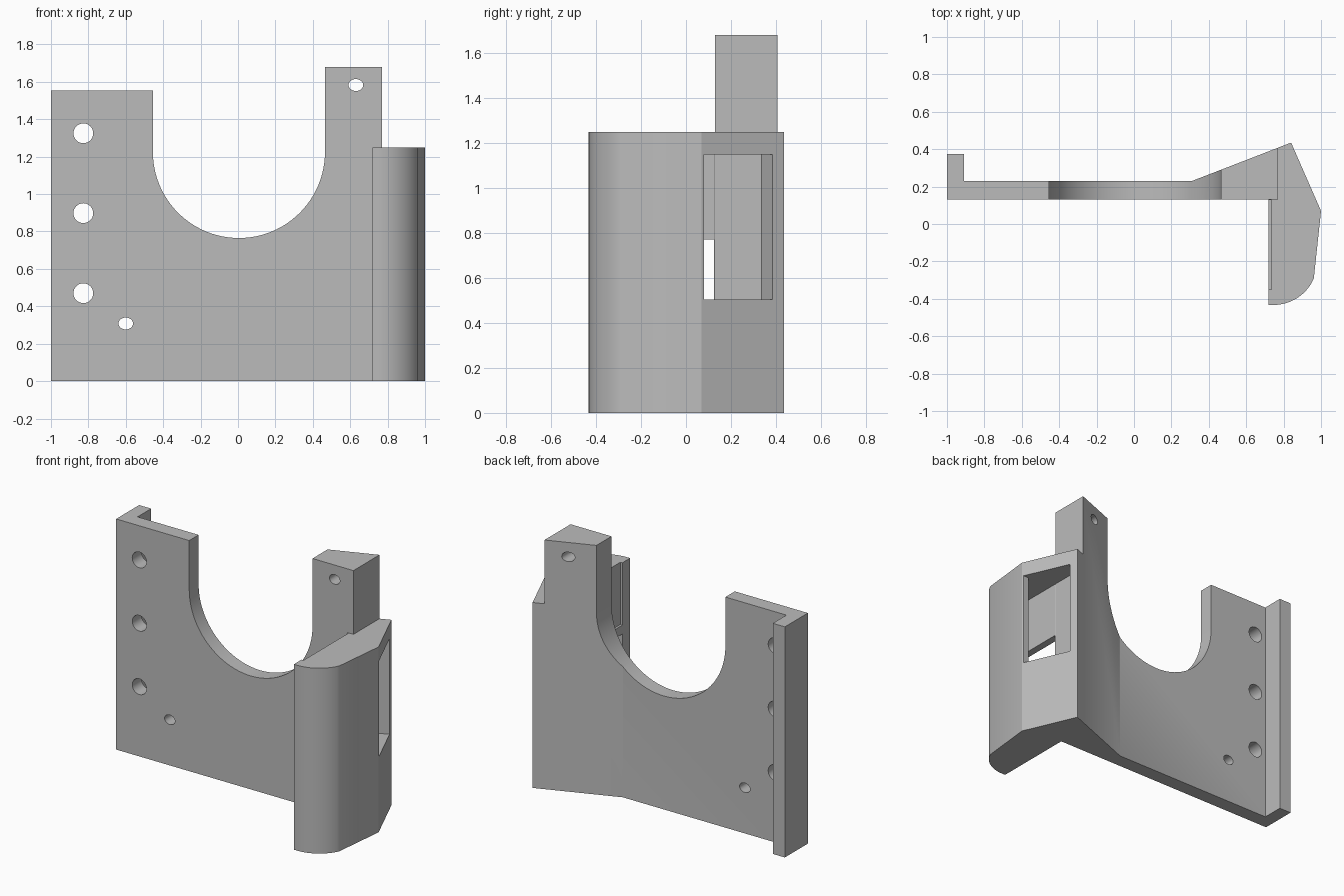
import bpy, bmesh
from math import sin, cos, pi, radians
from mathutils import Vector

cube = bpy.data.objects.get("Cube")
if cube:
    bpy.data.objects.remove(cube, do_unlink=True)

grey = bpy.data.materials.new("plain grey")
grey.use_nodes = True
grey.diffuse_color = (0.5, 0.5, 0.5, 1)
grey.node_tree.nodes["Principled BSDF"].inputs["Base Color"].default_value = (0.5, 0.5, 0.5, 1)


def prism(name, outline, low, high, axis="z"):
    """Extrude an outline along z, or an xz outline along y."""
    bm = bmesh.new()
    place = (lambda a, b, t: (a, b, t)) if axis == "z" else (lambda a, b, t: (a, t, b))
    face = bm.faces.new([bm.verts.new(place(a, b, low)) for a, b in outline])
    new = bmesh.ops.extrude_face_region(bm, geom=[face])["geom"]
    move = Vector(place(0, 0, high - low))
    bmesh.ops.translate(bm, vec=move, verts=[v for v in new if isinstance(v, bmesh.types.BMVert)])
    bmesh.ops.recalc_face_normals(bm, faces=bm.faces)
    mesh = bpy.data.meshes.new(name)
    bm.to_mesh(mesh)
    bm.free()
    mesh.materials.append(grey)
    obj = bpy.data.objects.new(name, mesh)
    bpy.context.collection.objects.link(obj)
    return obj


def rect(x0, x1, y0, y1):
    return [(x0, y0), (x1, y0), (x1, y1), (x0, y1)]


def arc(cx, cy, rx, ry, start, end, steps):
    angles = [start + (end - start) * i / steps for i in range(steps + 1)]
    return [(cx + rx * cos(a), cy + ry * sin(a)) for a in angles]


def carve(body, cutters):
    """Cut each helper from the body, remove it, then shade the curves."""
    bpy.context.view_layer.objects.active = body
    for cutter in cutters:
        cutter.hide_render = True
        mod = body.modifiers.new("cut", "BOOLEAN")
        mod.operation, mod.solver, mod.object = "DIFFERENCE", "EXACT", cutter
        bpy.ops.object.modifier_apply(modifier=mod.name)
        bpy.data.objects.remove(cutter, do_unlink=True)
    bpy.ops.object.select_all(action="DESELECT")
    body.select_set(True)
    bpy.ops.object.shade_smooth_by_angle(angle=radians(25))


# Mounting plate with rear flange and thickened right end
plate = prism("mounting_plate", [
    (-1, 0.13), (0.77, 0.13), (0.77, 0.408), (0.31, 0.23),
    (-0.91, 0.23), (-0.91, 0.375), (-1, 0.375)], 0, 1.68)

# U-shaped opening, lower left shoulder and screw holes
notch = [(0.465, 1.9), (-0.455, 1.9)] + arc(0.005, 1.225, 0.46, 0.46, pi, 2 * pi, 48)
cutters = [prism("notch_cutter", notch, -0.2, 0.8, "y"),
           prism("shoulder_cutter", rect(-1.2, -0.3, 1.555, 1.95), -0.2, 0.8, "y")]
holes = [(-0.827, z, 0.053, 0.053) for z in (0.47, 0.898, 1.325)]
holes += [(-0.6, 0.308, 0.039, 0.032), (0.63, 1.583, 0.039, 0.032)]
for x, z, rx, rz in holes:
    ring = arc(x, z, rx, rz, 0, 2 * pi, 32)[:-1]
    cutters.append(prism("hole_cutter", ring, -0.2, 0.8, "y"))
carve(plate, cutters)

# Side housing with a rounded front corner
corner = arc(0.745, -0.2, 0.235, 0.233, radians(-23), radians(-90), 16)
housing = prism("side_housing", [
    (0.72, 0.13), (0.77, 0.13), (0.77, 0.408), (0.84, 0.435), (1, 0.07)]
    + corner + [(0.72, -0.433)], 0, 1.25)

# Hollow chamber, rear window, inner slot and shallow inner recess
carve(housing, [
    prism("chamber_cutter", [
        (0.77, -0.35), (0.9, -0.33), (0.935, -0.27), (0.962, 0.06),
        (0.85, 0.335), (0.76, 0.33), (0.76, 0.13), (0.77, 0.13)], 0.505, 1.15),
    prism("window_cutter", [
        (0.76, 0.14), (0.8, 0.08), (1.1, 0.08), (1.1, 0.514), (0.76, 0.33)], 0.505, 1.15),
    prism("slot_cutter", rect(0.68, 0.8, -0.35, 0.125), 0.505, 0.77),
    prism("recess_cutter", rect(0.68, 0.735, -0.35, 0.129), 0.83, 1.4)])
